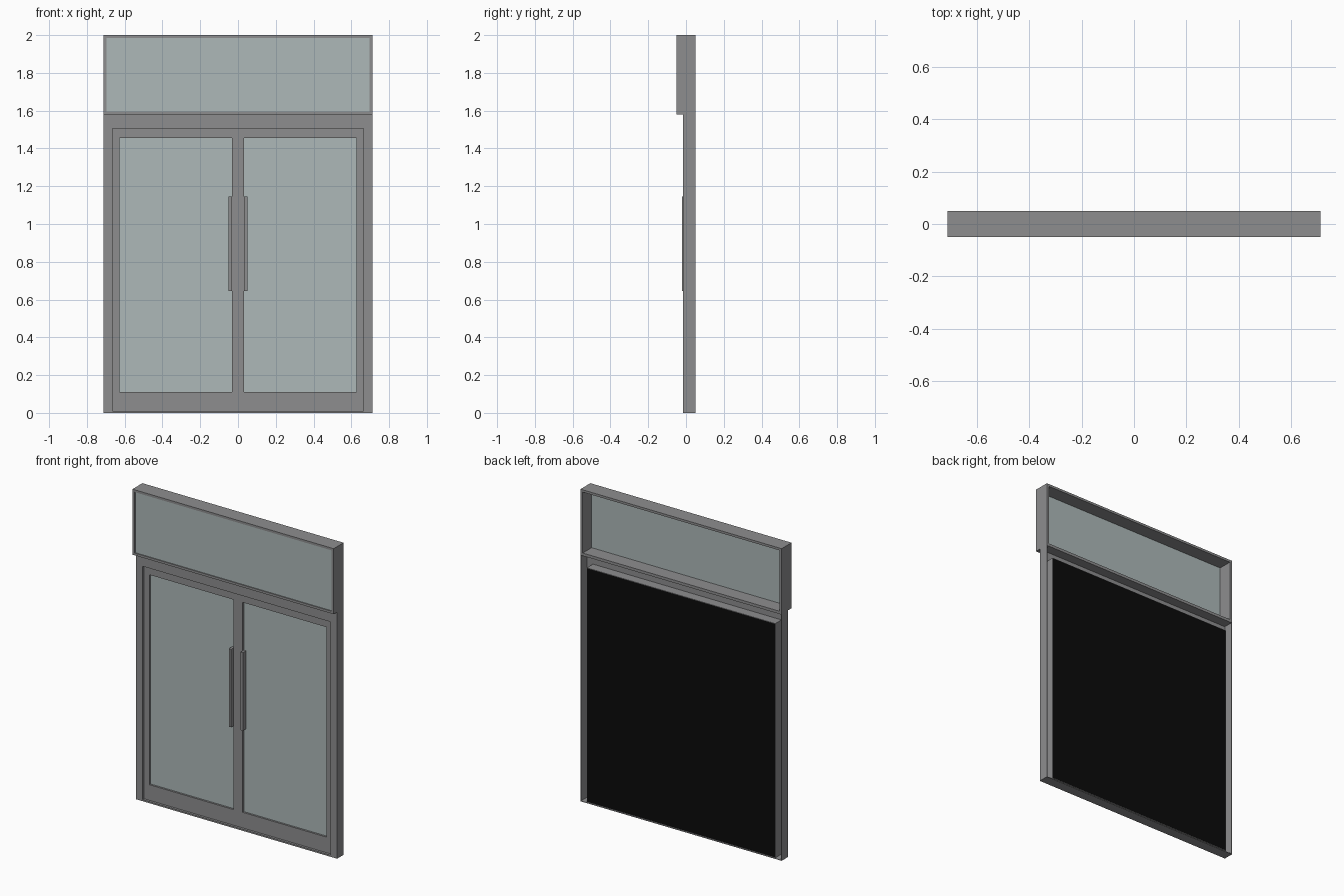
import bpy
import bmesh

if "Cube" in bpy.data.objects:
    bpy.data.objects.remove(bpy.data.objects["Cube"])


def material(name, rgb):
    m = bpy.data.materials.new(name)
    m.diffuse_color = (*rgb, 1)
    m.use_nodes = True
    m.node_tree.nodes["Principled BSDF"].inputs["Base Color"].default_value = m.diffuse_color
    return m


METAL = material("grey metal", (0.27, 0.27, 0.275))
GLASS = material("pale glass", (0.42, 0.485, 0.485))
BLACK = material("black backing", (0.003, 0.003, 0.003))


def finish(name, bm, mat):
    bmesh.ops.recalc_face_normals(bm, faces=bm.faces[:])
    me = bpy.data.meshes.new(name)
    bm.to_mesh(me)
    bm.free()
    me.materials.append(mat)
    ob = bpy.data.objects.new(name, me)
    bpy.context.collection.objects.link(ob)
    return ob


def box(name, x0, x1, y0, y1, z0, z1, mat):
    bm = bmesh.new()
    bmesh.ops.create_cube(bm, size=1)
    for v in bm.verts:
        v.co.x = x1 if v.co.x > 0 else x0
        v.co.y = y1 if v.co.y > 0 else y0
        v.co.z = z1 if v.co.z > 0 else z0
    return finish(name, bm, mat)


def ring(name, outer, inner, y0, y1, mat):
    """Rectangular frame; outer and inner are (x0, x1, z0, z1)."""
    bm = bmesh.new()
    loops = []
    for (a, b, c, d), y in ((outer, y0), (inner, y0), (inner, y1), (outer, y1)):
        loops.append([bm.verts.new((x, y, z)) for x, z in ((a, c), (b, c), (b, d), (a, d))])
    for k in range(4):
        p, q = loops[k], loops[(k + 1) % 4]
        for i in range(4):
            j = (i + 1) % 4
            bm.faces.new((p[i], p[j], q[j], q[i]))
    return finish(name, bm, mat)


W, D, H = 0.713, 0.05, 1.58      # half width, half depth, height of door surround
DW, DB, DT = 0.665, 0.01, 1.505  # door opening half width, bottom, top
F = -0.015                       # front of door surround
T = 0.003                        # sheet thickness

# Transom window above the doors
ring("transom_frame", (-W, W, H, 2.0), (-0.697, 0.697, 1.595, 1.985), -D, D, METAL)
box("transom_glass", -0.697, 0.697, -0.044, -0.040, 1.595, 1.985, GLASS)

# Door surround: a channel that is open at the back
opening = (-DW, DW, DB, DT)
ring("surround_face", (-W, W, 0, H), opening, F, F + T, METAL)
ring("surround_outer_wall", (-W, W, 0, H), (-W + T, W - T, T, H - T), F + T, D, METAL)
ring("surround_inner_wall", (-DW - T, DW + T, DB - T, DT + T), opening, F + T, D, METAL)

# Pair of doors with glass and pull handles
for side, s in (("left", -1), ("right", 1)):
    def span(a, b):
        return (s * a, s * b) if s > 0 else (s * b, s * a)

    leaf, pane, grip = span(0.001, DW), span(0.033, 0.628), span(0.033, 0.05)
    ring(side + "_door_frame", (*leaf, DB, DT), (*pane, 0.11, 1.455), 0.0, 0.044, METAL)
    box(side + "_door_glass", *pane, 0.012, 0.018, 0.11, 1.455, GLASS)
    box(side + "_handle", *grip, -0.022, 0.012, 0.645, 1.145, METAL)

# Dark backing behind the doors
box("door_backing", -DW, DW, 0.044, 0.049, DB, DT, BLACK)
